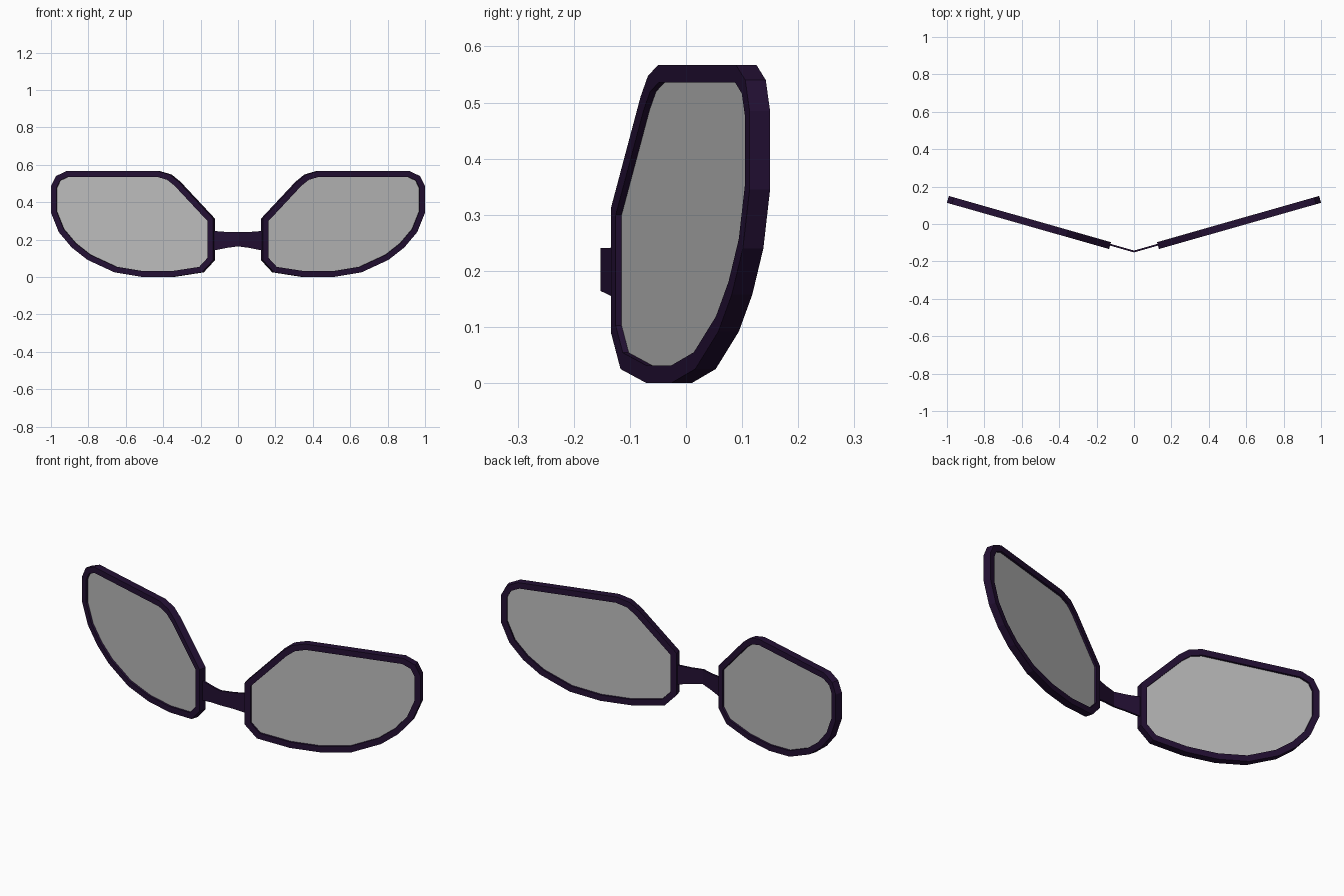
import bpy, bmesh, math
from mathutils import Vector

if "Cube" in bpy.data.objects:
    bpy.data.objects.remove(bpy.data.objects["Cube"])

SLOPE = 0.285                      # sweep-back of each half in plan
ANG = math.atan(SLOPE)
Y0 = -0.152                        # where both lens planes meet at x = 0
NORMAL = Vector((math.sin(ANG), -math.cos(ANG), 0))   # lens front direction


def material(name, rgb):
    m = bpy.data.materials.new(name)
    m.diffuse_color = (*rgb, 1)
    m.use_nodes = True
    m.node_tree.nodes["Principled BSDF"].inputs["Base Color"].default_value = m.diffuse_color
    return m


frame_mat = material("dark purple frame", (0.017, 0.005, 0.034))
lens_mat = material("grey lens", (0.50, 0.50, 0.50))

# Rim outline of the right half as (x, z), clockwise from the inner side
OUTLINE = [(0.128, 0.09), (0.128, 0.312), (0.313, 0.51), (0.36, 0.548),
           (0.425, 0.567), (0.91, 0.567), (0.968, 0.54), (0.995, 0.485),
           (0.995, 0.345), (0.953, 0.24), (0.884, 0.158), (0.80, 0.092),
           (0.655, 0.025), (0.505, 0.0), (0.35, 0.0), (0.188, 0.025)]


def inset(points, d):
    """Mitred inward offset, measured in the lens plane."""
    k = math.cos(ANG)
    pts = [Vector((x / k, z)) for x, z in points]
    out = []
    for i, p in enumerate(pts):
        a = (p - pts[i - 1]).normalized()
        b = (pts[(i + 1) % len(pts)] - p).normalized()
        na, nb = Vector((a.y, -a.x)), Vector((b.y, -b.x))
        q = p + (na + nb) * (d / (1 + na.dot(nb)))
        out.append((q.x * k, q.y))
    return out


def loop(bm, points, off):
    return [bm.verts.new(Vector((x, Y0 + SLOPE * x, z)) + NORMAL * off)
            for x, z in points]


def bridge_loops(bm, a, b):
    n = len(a)
    for i in range(n):
        j = (i + 1) % n
        bm.faces.new((a[i], a[j], b[j], b[i]))


def finish(bm, name, mat, side=1):
    for v in bm.verts:
        v.co.x *= side
    bmesh.ops.recalc_face_normals(bm, faces=bm.faces)
    me = bpy.data.meshes.new(name)
    bm.to_mesh(me)
    bm.free()
    me.materials.append(mat)
    ob = bpy.data.objects.new(name, me)
    bpy.context.collection.objects.link(ob)
    return ob


for side, label in ((1, "right"), (-1, "left")):
    # Rim: square-section ring around the outline
    bm = bmesh.new()
    inner = inset(OUTLINE, 0.031)
    rings = [loop(bm, OUTLINE, 0.019), loop(bm, inner, 0.019),
             loop(bm, inner, -0.019), loop(bm, OUTLINE, -0.019)]
    for i in range(4):
        bridge_loops(bm, rings[i], rings[(i + 1) % 4])
    finish(bm, label + "_rim", frame_mat, side)

    # Lens: thin plate recessed in the rim
    bm = bmesh.new()
    glass = inset(OUTLINE, 0.025)
    f, b = loop(bm, glass, 0.008), loop(bm, glass, -0.008)
    bm.faces.new(f)
    bm.faces.new(b)
    bridge_loops(bm, f, b)
    finish(bm, label + "_lens", lens_mat, side)

# Nose bridge: thin folded strip, deeper where it meets the rims
bm = bmesh.new()
sections = []
for x, lo, hi in ((-0.14, 0.14, 0.247), (-0.06, 0.156, 0.241), (0, 0.164, 0.241),
                  (0.06, 0.156, 0.241), (0.14, 0.14, 0.247)):
    y = Y0 + SLOPE * abs(x)
    sections.append([bm.verts.new(c) for c in ((x, y, lo), (x, y, hi),
                                               (x, y + 0.01, hi), (x, y + 0.01, lo))])
for a, b in zip(sections, sections[1:]):
    bridge_loops(bm, a, b)
bm.faces.new(sections[0])
bm.faces.new(sections[-1])
finish(bm, "nose_bridge", frame_mat)
